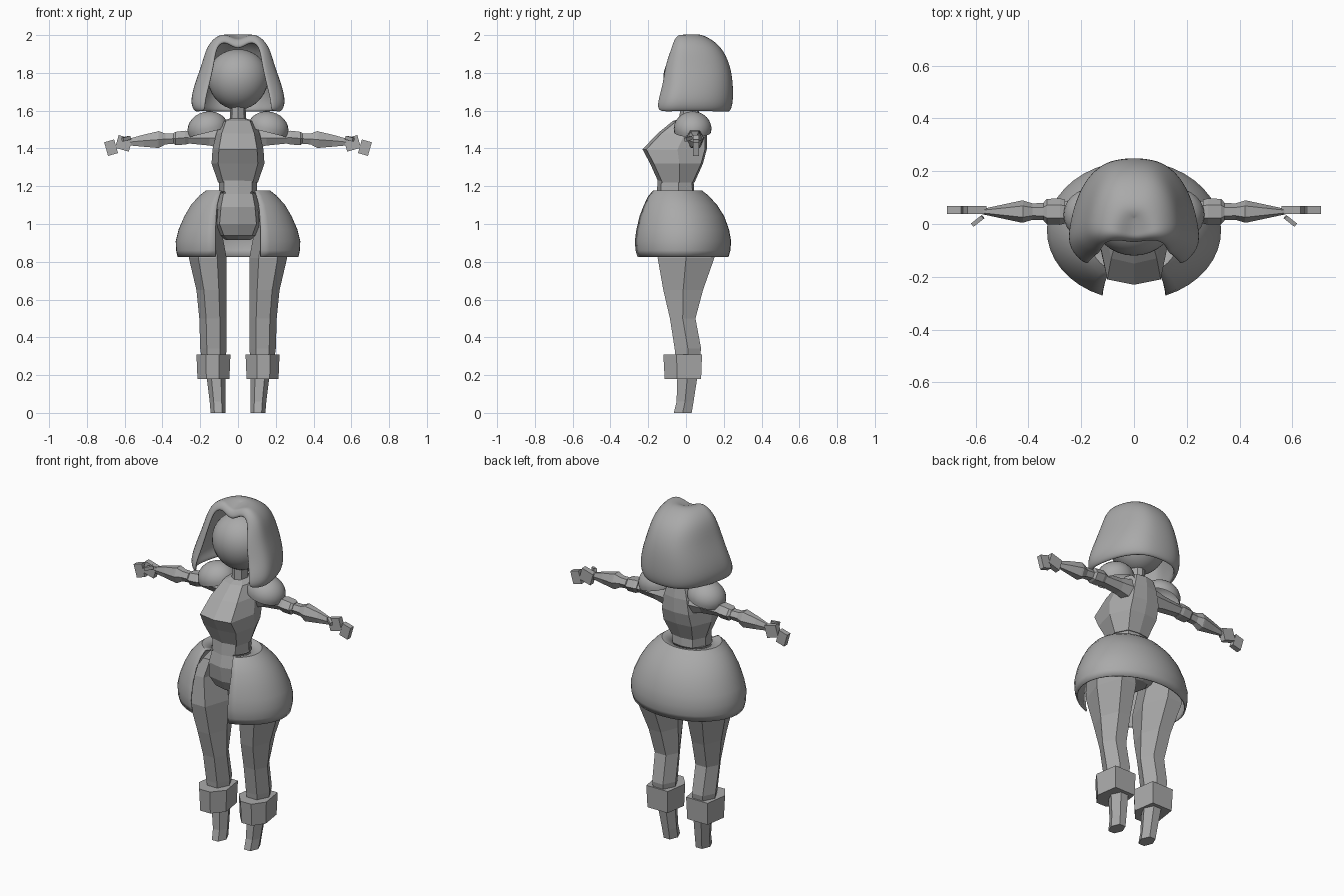
import bpy, bmesh
from math import sin, cos, pi, asin, radians
from mathutils import Matrix

cube = bpy.data.objects.get("Cube")
if cube:
    bpy.data.objects.remove(cube, do_unlink=True)

GREY = (0.4, 0.4, 0.4, 1)
mat = bpy.data.materials.new("plain grey")
mat.use_nodes = True
mat.diffuse_color = GREY
mat.node_tree.nodes["Principled BSDF"].inputs["Base Color"].default_value = GREY


def finish(name, bm, mirror=False, smooth=False, fix_normals=True):
    bmesh.ops.remove_doubles(bm, verts=bm.verts, dist=0.0005)
    if fix_normals:
        bmesh.ops.recalc_face_normals(bm, faces=bm.faces)
    me = bpy.data.meshes.new(name)
    bm.to_mesh(me)
    bm.free()
    me.materials.append(mat)
    ob = bpy.data.objects.new(name, me)
    bpy.context.collection.objects.link(ob)
    for p in me.polygons:
        p.use_smooth = smooth
    if mirror:
        mod = ob.modifiers.new("Mirror", 'MIRROR')
        mod.use_mirror_merge = False
    return ob


def add_loft(bm, rings, closed=True, caps=True):
    """Skin a list of point rings that all have the same length."""
    rows = [[bm.verts.new(p) for p in ring] for ring in rings]
    n = len(rows[0])
    for a, b in zip(rows, rows[1:]):
        for i in range(n if closed else n - 1):
            k = (i + 1) % n
            bm.faces.new((a[i], a[k], b[k], b[i]))
    if caps:
        bm.faces.new(rows[0][::-1])
        bm.faces.new(rows[-1])


def loft(name, rings, **kw):
    bm = bmesh.new()
    add_loft(bm, rings)
    return finish(name, bm, **kw)


def smooth_by_angle(ob, deg=50):
    bpy.ops.object.select_all(action='DESELECT')
    ob.select_set(True)
    bpy.context.view_layer.objects.active = ob
    bpy.ops.object.shade_smooth_by_angle(angle=radians(deg))


# Torso: eight-sided sections with a shallow front ridge
def body_ring(z, w, yf, yb):
    m = (yf + yb) / 2 + 0.02
    right = [(0, yf), (w * 0.75, yf + 0.02), (w, m), (w * 0.65, yb), (0, yb + 0.01)]
    pts = right + [(-x, y) for x, y in right[3:0:-1]]
    return [(x, y, z) for x, y in pts]


loft("torso", [body_ring(*s) for s in (
    (1.22, 0.105, -0.145, 0.035), (1.32, 0.14, -0.19, 0.08),
    (1.395, 0.135, -0.23, 0.1), (1.48, 0.115, -0.15, 0.1),
    (1.545, 0.085, -0.07, 0.09), (1.56, 0.04, -0.03, 0.07))])
loft("neck", [body_ring(1.54, 0.042, -0.035, 0.06), body_ring(1.66, 0.04, -0.03, 0.06)])
loft("waistband", [body_ring(1.16, 0.1, -0.155, 0.035), body_ring(1.23, 0.1, -0.15, 0.03)])
loft("briefs", [body_ring(*s) for s in (
    (0.915, 0.065, -0.07, 0.06), (0.94, 0.1, -0.12, 0.1), (1.0, 0.13, -0.15, 0.12),
    (1.09, 0.12, -0.165, 0.09), (1.17, 0.1, -0.15, 0.035))])


# Legs: six-sided sections given by inner/outer x and front/back y
def leg_ring(z, xi, xo, yf, yb):
    c, m = (xi + xo) / 2, (yf + yb) / 2
    h = (xo - xi) * 0.25
    return [(c - h, yf, z), (c + h, yf, z), (xo, m, z),
            (c + h, yb, z), (c - h, yb, z), (xi, m, z)]


loft("leg", [leg_ring(*s) for s in (
    (0.2, 0.075, 0.18, -0.045, 0.06), (0.34, 0.06, 0.2, -0.06, 0.08),
    (0.5, 0.06, 0.205, -0.085, 0.05), (0.65, 0.062, 0.22, -0.12, 0.09),
    (0.82, 0.06, 0.26, -0.15, 0.15), (0.98, 0.09, 0.26, -0.13, 0.15),
    (1.08, 0.09, 0.18, -0.1, 0.09))], mirror=True)
loft("foot", [leg_ring(*s) for s in (
    (0, 0.065, 0.145, -0.065, 0.03), (0.06, 0.065, 0.15, -0.05, 0.04),
    (0.22, 0.065, 0.17, -0.045, 0.065))], mirror=True)


def cuff_ring(z, g):
    pts = [(0.1, -0.12), (0.17, -0.12), (0.22, -0.05), (0.2, 0.085), (0.06, 0.085), (0.04, -0.05)]
    return [(0.13 + (x - 0.13) * g, y * g, z) for x, y in pts]


loft("ankle_cuff", [cuff_ring(0.18, 0.94), cuff_ring(0.31, 1)], mirror=True)


# Skirt: elliptical bell with a straight gap at the front
def skirt_ring(z, rx, ry, cy, gap, n=36):
    a = asin(min(1, gap / rx))
    ts = [-pi / 2 + a + (2 * pi - 2 * a) * i / n for i in range(n + 1)]
    return [(rx * cos(t), cy + ry * sin(t), z) for t in ts]


bm = bmesh.new()
add_loft(bm, [skirt_ring(*s) for s in (
    (0.825, 0.32, 0.25, -0.025, 0.12), (0.86, 0.328, 0.26, -0.025, 0.12),
    (0.91, 0.33, 0.264, -0.025, 0.12), (0.97, 0.315, 0.255, -0.027, 0.12),
    (1.04, 0.285, 0.235, -0.032, 0.117), (1.1, 0.25, 0.205, -0.04, 0.112),
    (1.15, 0.205, 0.17, -0.05, 0.1), (1.177, 0.17, 0.14, -0.055, 0.09),
    (1.17, 0.11, 0.1, -0.058, 0.065))], closed=False, caps=False)
skirt = finish("skirt", bm, fix_normals=False)
skirt.modifiers.new("Thickness", 'SOLIDIFY').thickness = 0.008
smooth_by_angle(skirt, 40)


# Arms: six-sided sections along x
def arm_ring(x, zc, rz, ry, yc=0.047):
    return [(x, yc + ry * cos(k * pi / 3), zc + rz * sin(k * pi / 3) / 0.87) for k in range(6)]


loft("upper_arm", [arm_ring(*s) for s in (
    (0.07, 1.455, 0.06, 0.05), (0.15, 1.455, 0.04, 0.045), (0.28, 1.455, 0.027, 0.04))], mirror=True)
loft("sleeve_band", [arm_ring(*s) for s in (
    (0.262, 1.458, 0.033, 0.045), (0.28, 1.457, 0.037, 0.05),
    (0.33, 1.453, 0.035, 0.048), (0.342, 1.453, 0.028, 0.035))], mirror=True)
loft("forearm", [arm_ring(*s) for s in (
    (0.33, 1.452, 0.026, 0.033), (0.385, 1.45, 0.029, 0.031), (0.42, 1.447, 0.045, 0.042),
    (0.43, 1.446, 0.043, 0.041), (0.5, 1.441, 0.032, 0.026), (0.575, 1.434, 0.018, 0.01))], mirror=True)


# Hands: tilted blocks
def block(name, loc, size, tilt_y, tilt_z=0):
    bm = bmesh.new()
    m = (Matrix.Translation(loc) @ Matrix.Rotation(radians(tilt_z), 4, 'Z')
         @ Matrix.Rotation(radians(tilt_y), 4, 'Y') @ Matrix.Diagonal((*size, 1)))
    bmesh.ops.create_cube(bm, size=1, matrix=m)
    return finish(name, bm, mirror=True)


block("palm", (0.605, 0.053, 1.427), (0.075, 0.032, 0.07), -16)
block("fingers", (0.672, 0.053, 1.404), (0.055, 0.03, 0.075), 16)
bpy.data.objects["palm"].data.transform(Matrix.Identity(4))
block("thumb", (0.592, 0.012, 1.452), (0.05, 0.016, 0.02), 12, -38)

# Puffed shoulders: tilted open domes
bm = bmesh.new()
bmesh.ops.create_uvsphere(bm, u_segments=24, v_segments=14, radius=1)
low = [v for v in bm.verts if v.co.z < -0.3]
bmesh.ops.delete(bm, geom=low, context='VERTS')
bm.transform(Matrix.Translation((0.16, 0.035, 1.505)) @ Matrix.Rotation(radians(14), 4, 'Y')
             @ Matrix.Diagonal((0.108, 0.1, 0.09, 1)))
finish("shoulder_puff", bm, mirror=True, smooth=True)

# Head: rounded ball, slightly narrower at the chin
bm = bmesh.new()
bmesh.ops.create_uvsphere(bm, u_segments=32, v_segments=20, radius=1)
for v in bm.verts:
    k = 1 + 0.05 * v.co.z
    v.co = (v.co.x * 0.16 * k, 0.03 + v.co.y * 0.15 * k, 1.765 + v.co.z * 0.16)
finish("head", bm, smooth=True)


# Hair: open-fronted shell; each row is (x, z, front y, back y, curl, curl drop)
def hair_row(x, z, yf, yb, curl, drop):
    n = 14
    row = [(x * curl, yf - 0.005, z - drop)]
    for i in range(n + 1):
        t = 0.12 + (pi - 0.24) * i / n
        px = x * abs(cos(t)) ** 0.75 * (1 if cos(t) > 0 else -1)
        if i == n // 2:
            px = 0
        lift = 0.03 * sin(t) if x == 0 else 0
        row.append((px, yf + (yb - yf) * sin(t) ** 0.9, z + lift))
    return row + [(-x * curl, yf - 0.005, z - drop)]


bm = bmesh.new()
add_loft(bm, [hair_row(*s) for s in (
    (0.235, 1.59, -0.15, 0.235, 0.76, 0), (0.262, 1.64, -0.158, 0.252, 0.7, 0),
    (0.24, 1.735, -0.128, 0.252, 0.66, 0), (0.198, 1.84, -0.115, 0.238, 0.68, 0),
    (0.172, 1.94, -0.085, 0.19, 0.72, 0.02), (0.12, 1.995, -0.07, 0.11, 0.85, 0.035),
    (0.065, 2.01, -0.06, 0.05, 0.9, 0.04), (0, 1.955, -0.075, 0.01, 1, 0.035))],
    closed=False, caps=False)
hair = finish("hair", bm, smooth=True, fix_normals=False)
hair.modifiers.new("Thickness", 'SOLIDIFY').thickness = 0.025
hair.modifiers.new("Rounding", 'SUBSURF').levels = 2
hair.modifiers["Rounding"].render_levels = 2
